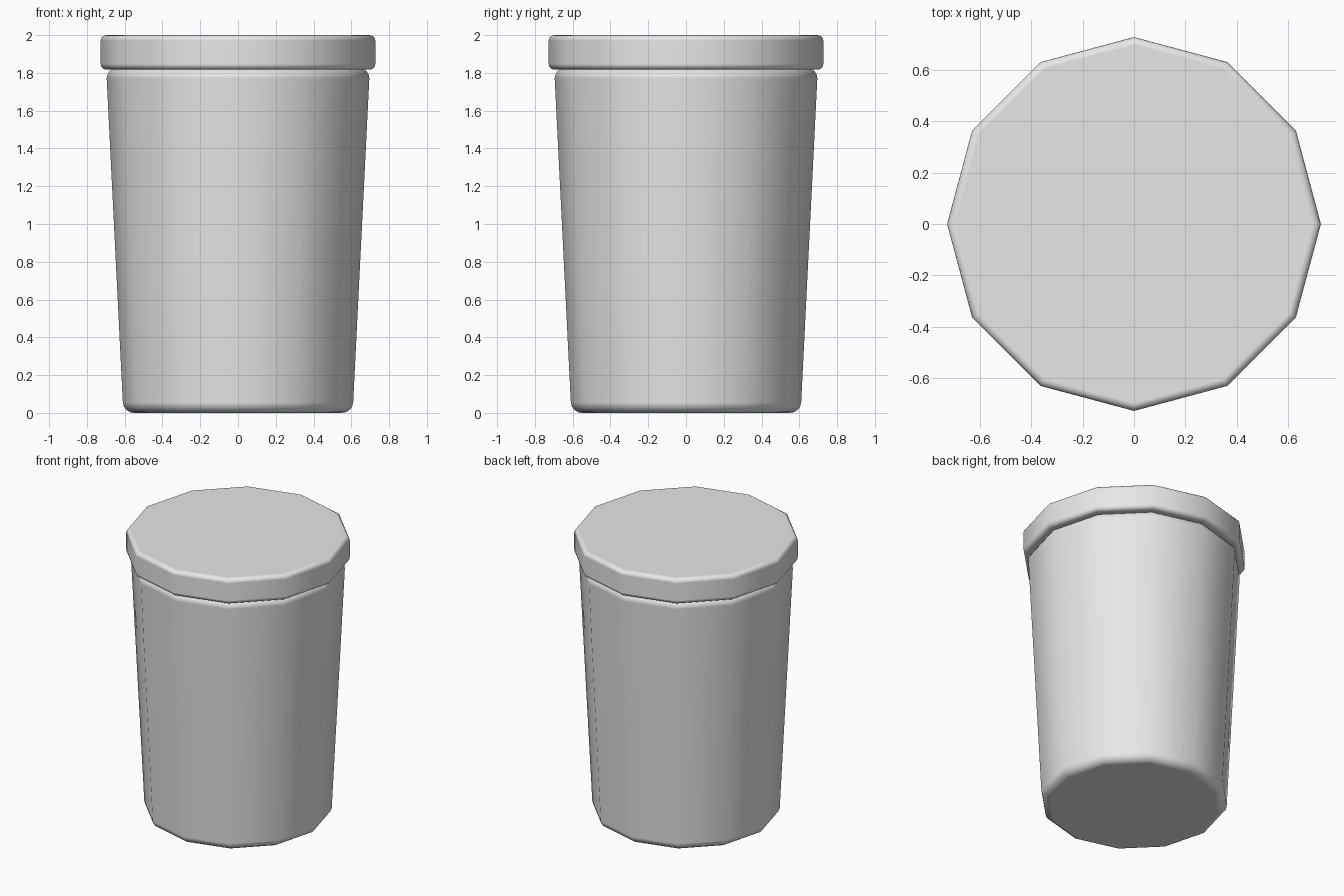
import bpy

cube = bpy.data.objects.get("Cube")
if cube:
    bpy.data.objects.remove(cube, do_unlink=True)

SIDES = 12

# One plain grey for the whole model
grey = bpy.data.materials.new("light_grey")
grey.use_nodes = True
colour = (0.8, 0.8, 0.8, 1)
grey.diffuse_color = colour
grey.node_tree.nodes["Principled BSDF"].inputs["Base Color"].default_value = colour


def rounded_drum(name, bottom, top, r_bottom, r_top, rim):
    """Twelve-sided tapered drum with rounded rims and flat caps."""
    bpy.ops.mesh.primitive_cone_add(
        vertices=SIDES, radius1=r_bottom, radius2=r_top, depth=top - bottom,
        end_fill_type='NGON', location=(0, 0, (bottom + top) / 2))
    obj = bpy.context.object
    obj.name = name
    obj.data.materials.append(grey)
    bpy.ops.object.shade_smooth()

    # Only the two rims are sharper than the limit
    bevel = obj.modifiers.new("rounded_rims", 'BEVEL')
    bevel.width = rim
    bevel.segments = 4
    bevel.limit_method = 'ANGLE'
    bevel.angle_limit = 1.0

    # Keeps caps flat while the wall shades smoothly
    normals = obj.modifiers.new("flat_caps", 'WEIGHTED_NORMAL')
    normals.weight = 100
    return obj


# Tapered cup body
rounded_drum("cup_body", 0, 1.825, 0.607, 0.698, 0.055)
# Overhanging lid
rounded_drum("lid", 1.817, 2.0, 0.727, 0.727, 0.03)
